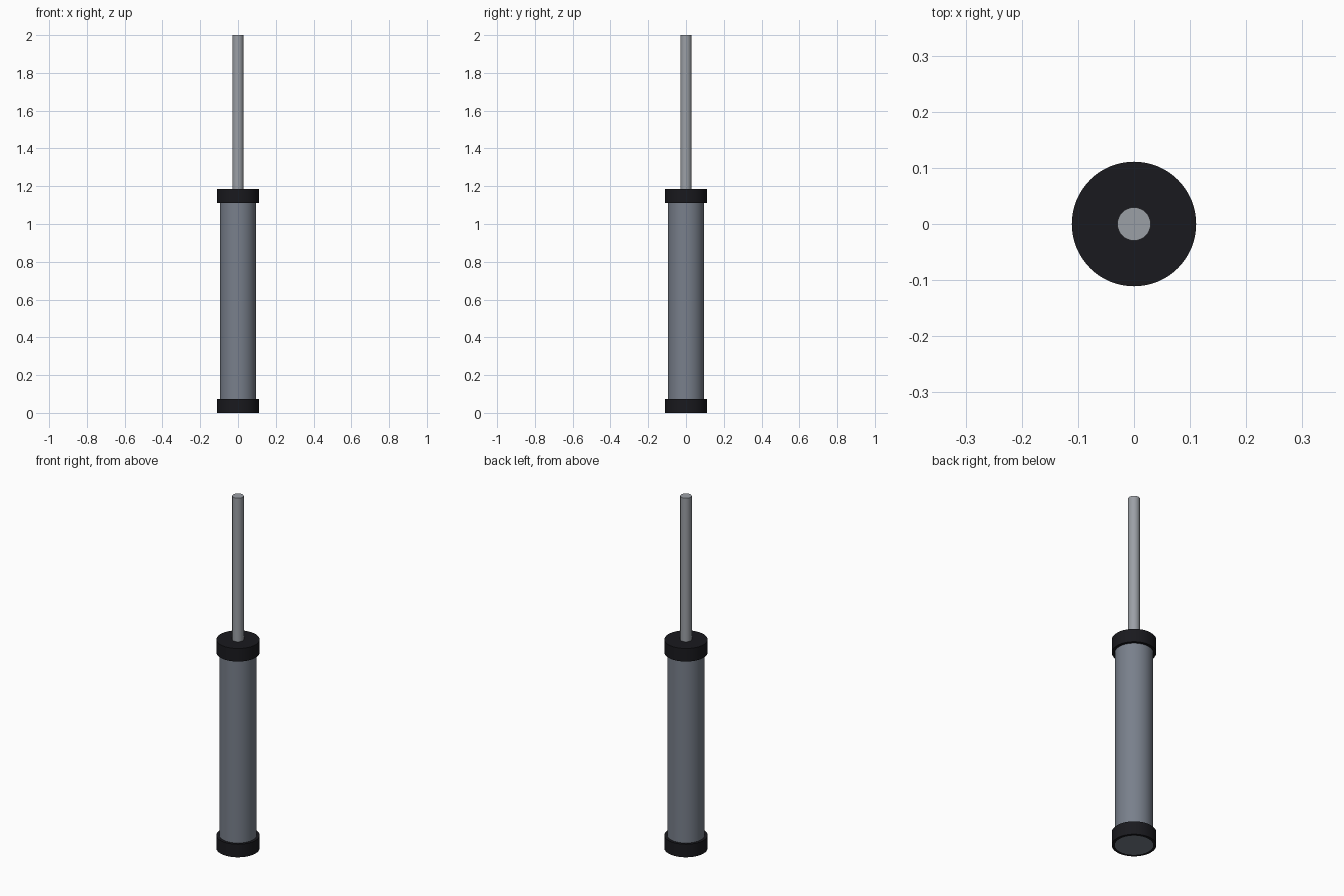
import bpy, bmesh
from math import radians, sin, cos, tau

if "Cube" in bpy.data.objects:
    bpy.data.objects.remove(bpy.data.objects["Cube"])

SIDES = 64


def material(name, rgb):
    m = bpy.data.materials.new(name)
    m.diffuse_color = (*rgb, 1)
    m.use_nodes = True
    m.node_tree.nodes["Principled BSDF"].inputs["Base Color"].default_value = m.diffuse_color
    return m


def turned(name, profile, mat, closed=False):
    """Revolve an (r, z) profile around z; open profiles get end faces."""
    bm = bmesh.new()
    rings = [[bm.verts.new((r * cos(tau * i / SIDES), r * sin(tau * i / SIDES), z))
              for i in range(SIDES)] for r, z in profile]
    pairs = list(zip(rings, rings[1:]))
    if closed:
        pairs.append((rings[-1], rings[0]))
    else:
        bm.faces.new(rings[0])
        bm.faces.new(rings[-1])
    for a, b in pairs:
        for i in range(SIDES):
            j = (i + 1) % SIDES
            bm.faces.new((a[i], a[j], b[j], b[i]))
    bmesh.ops.recalc_face_normals(bm, faces=bm.faces)
    mesh = bpy.data.meshes.new(name)
    bm.to_mesh(mesh)
    bm.free()
    mesh.materials.append(mat)
    obj = bpy.data.objects.new(name, mesh)
    bpy.context.collection.objects.link(obj)
    bpy.ops.object.select_all(action='DESELECT')
    obj.select_set(True)
    bpy.context.view_layer.objects.active = obj
    bpy.ops.object.shade_smooth_by_angle(angle=radians(30))
    return obj


steel = material("barrel_steel", (0.19, 0.215, 0.26))
chrome = material("rod_metal", (0.33, 0.35, 0.38))
black = material("collar_black", (0.01, 0.01, 0.013))

BARREL_R, COLLAR_R, ROD_R = 0.096, 0.111, 0.0296
COLLAR_H, BARREL_TOP = 0.074, 1.185

# Barrel: flush with the underside, stops just inside the upper collar
turned("barrel", [(BARREL_R, 0), (BARREL_R, BARREL_TOP - 0.01)], steel)

# Lower collar: ring around the barrel end
turned("lower_collar", [(BARREL_R, 0), (COLLAR_R, 0),
                        (COLLAR_R, COLLAR_H), (BARREL_R, COLLAR_H)], black, closed=True)

# Upper collar: solid cap over the barrel
turned("upper_collar", [(COLLAR_R, BARREL_TOP - COLLAR_H), (COLLAR_R, BARREL_TOP)], black)

# Piston rod, seated in the barrel
turned("piston_rod", [(ROD_R, BARREL_TOP - 0.05), (ROD_R, 2.0)], chrome)
